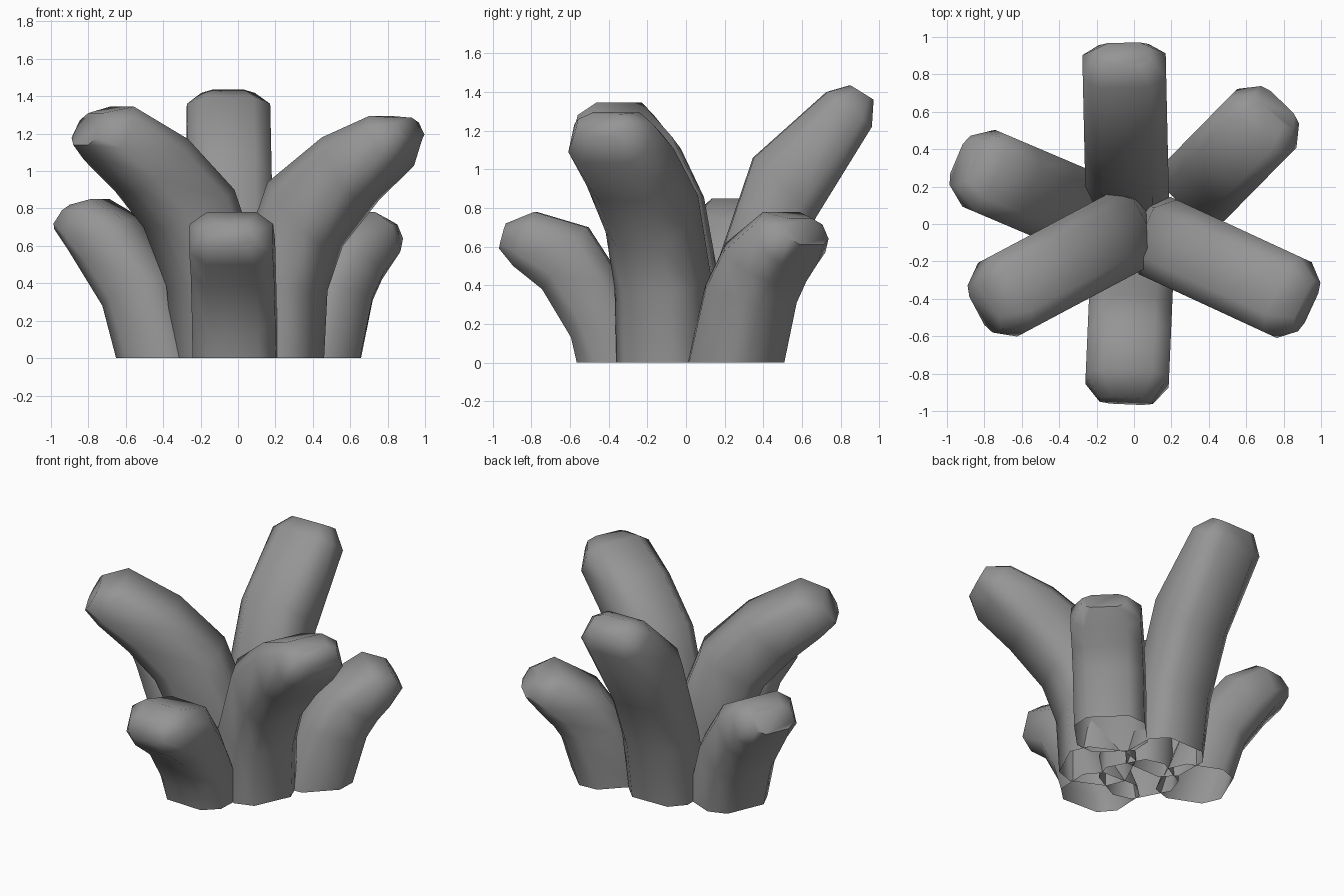
import bpy, bmesh, math

HALF_W = 0.223
# octagonal cross-section: (across the arm, inner -1 .. outer +1)
SECTION = [(-0.6, -1), (0.6, -1), (1, -0.55), (1, 0.55),
           (0.6, 1), (-0.6, 1), (-1, 0.55), (-1, -0.55)]

grey = bpy.data.materials.new("dark_grey")
grey.diffuse_color = (0.3, 0.3, 0.3, 1)


def arm(name, angle, offset, rings):
    """Loft a bent arm, open below; each ring is inner (u, z) and outer (u, z)."""
    a = math.radians(angle)
    ux, uy = math.cos(a), math.sin(a)
    bm = bmesh.new()
    loops = []
    for i, (iu, iz, ou, oz) in enumerate(rings):
        w = HALF_W * (0.64 if i == len(rings) - 1 else 1)
        loop = []
        for s, t in SECTION:
            k = (t + 1) / 2
            u, z, lat = iu + (ou - iu) * k, iz + (oz - iz) * k, offset + s * w
            loop.append(bm.verts.new((u * ux - lat * uy, u * uy + lat * ux, z)))
        loops.append(loop)
    for lo, hi in zip(loops, loops[1:]):
        for j in range(8):
            bm.faces.new((lo[j], lo[(j + 1) % 8], hi[(j + 1) % 8], hi[j]))
    bm.faces.new(loops[-1])
    bmesh.ops.recalc_face_normals(bm, faces=bm.faces)
    mesh = bpy.data.meshes.new(name)
    bm.to_mesh(mesh)
    bm.free()
    mesh.materials.append(grey)
    ob = bpy.data.objects.new(name, mesh)
    bpy.context.collection.objects.link(ob)
    bpy.ops.object.select_all(action='DESELECT')
    ob.select_set(True)
    bpy.context.view_layer.objects.active = ob
    bpy.ops.object.shade_smooth_by_angle(angle=math.radians(60))


# tall arms
arm("tall_arm_back", 91.3, 0.033, [
    (0.04, 0, 0.46, 0), (0.16, 0.5, 0.52, 0.38), (0.35, 1.06, 0.67, 0.75),
    (0.73, 1.40, 0.96, 1.22), (0.85, 1.435, 0.97, 1.36)])
arm("tall_arm_right", -24.8, -0.01, [
    (0.02, 0, 0.45, 0), (0.06, 0.47, 0.47, 0.36), (0.24, 0.94, 0.56, 0.60),
    (0.56, 1.18, 0.77, 0.84), (0.84, 1.295, 0.98, 1.03), (0.99, 1.285, 1.05, 1.17)])
arm("tall_arm_left", 208, 0.015, [
    (-0.10, 0, 0.33, 0), (-0.06, 0.47, 0.37, 0.38), (0.10, 0.90, 0.51, 0.70),
    (0.38, 1.17, 0.68, 0.89), (0.71, 1.345, 0.87, 1.06), (0.87, 1.31, 0.96, 1.14)])

# short arms
arm("short_arm_front", -92.5, 0.0, [
    (0.14, 0, 0.56, 0), (0.38, 0.5, 0.59, 0.13), (0.51, 0.70, 0.74, 0.38),
    (0.78, 0.78, 0.89, 0.50), (0.93, 0.72, 0.965, 0.59)])
arm("short_arm_back_right", 45.5, -0.11, [
    (0.25, 0, 0.69, 0), (0.38, 0.40, 0.78, 0.31), (0.53, 0.62, 0.85, 0.42),
    (0.80, 0.78, 0.93, 0.51), (0.94, 0.745, 1.02, 0.61)])
arm("short_arm_back_left", 157, 0.05, [
    (0.20, 0, 0.63, 0), (0.36, 0.45, 0.71, 0.28), (0.58, 0.74, 0.83, 0.46),
    (0.78, 0.85, 0.91, 0.58), (0.92, 0.82, 1.01, 0.69)])
